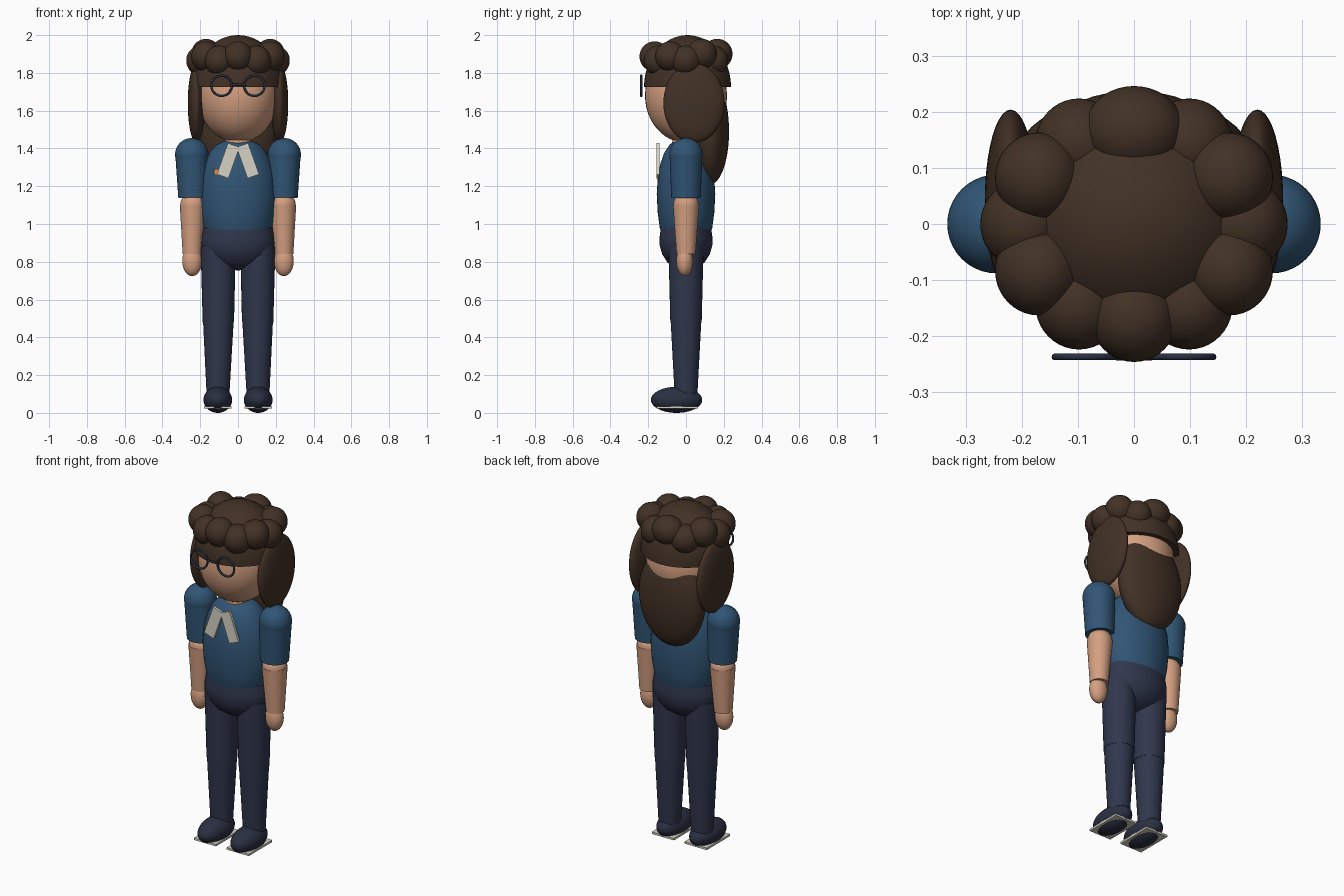
import bpy, math
from mathutils import Vector

cube = bpy.data.objects.get("Cube")
if cube:
    bpy.data.objects.remove(cube)


def material(name, *rgb):
    m = bpy.data.materials.new(name)
    m.use_nodes = True
    m.diffuse_color = (*rgb, 1)
    node = next(n for n in m.node_tree.nodes if n.type == 'BSDF_PRINCIPLED')
    node.inputs["Base Color"].default_value = (*rgb, 1)
    return m


SKIN = material("skin", 0.66, 0.35, 0.22)
HAIR = material("dark brown hair", 0.054, 0.031, 0.019)
SHIRT = material("blue shirt", 0.03, 0.09, 0.175)
TROUSERS = material("navy trousers", 0.03, 0.038, 0.073)
SHOE = material("dark navy", 0.023, 0.029, 0.054)
CREAM = material("cream", 0.66, 0.64, 0.55)
ORANGE = material("orange", 0.7, 0.3, 0.08)


def finish(name, mat, smooth=True):
    """Name and colour the active object and bake in its transform."""
    ob = bpy.context.object
    ob.name = name
    ob.data.materials.append(mat)
    bpy.ops.object.transform_apply(location=False, rotation=False, scale=True)
    if smooth:
        bpy.ops.object.shade_smooth_by_angle(angle=math.radians(40))
    return ob


def ellipsoid(name, mat, centre, radii):
    bpy.ops.mesh.primitive_uv_sphere_add(segments=40, ring_count=24, location=centre)
    bpy.context.object.scale = radii
    return finish(name, mat)


def limb(name, mat, bottom, top, r_bottom, r_top):
    a, b = Vector(bottom), Vector(top)
    bpy.ops.mesh.primitive_cone_add(vertices=32, radius1=r_bottom, radius2=r_top,
                                    depth=(b - a).length, location=(a + b) / 2)
    bpy.context.object.rotation_euler = (b - a).to_track_quat('Z', 'Y').to_euler()
    return finish(name, mat)


def box(name, mat, centre, size, tilt=0):
    bpy.ops.mesh.primitive_cube_add(size=1, location=centre, rotation=(0, tilt, 0))
    bpy.context.object.scale = size
    return finish(name, mat, smooth=False)


def lathe(name, mat, profile, depth, y=0, sides=40):
    """Revolve (radius, height) points about z, flattened in y by depth."""
    verts, faces = [], []
    for r, z in profile:
        for i in range(sides):
            a = math.tau * i / sides
            verts.append((r * math.cos(a), y + r * math.sin(a) * depth, z))
    for k in range(len(profile) - 1):
        for i in range(sides):
            j = (i + 1) % sides
            faces.append((k * sides + i, k * sides + j,
                          (k + 1) * sides + j, (k + 1) * sides + i))
    faces.append(tuple(reversed(range(sides))))
    faces.append(tuple(range(len(verts) - sides, len(verts))))
    mesh = bpy.data.meshes.new(name)
    mesh.from_pydata(verts, [], faces)
    ob = bpy.data.objects.new(name, mesh)
    bpy.context.collection.objects.link(ob)
    bpy.ops.object.select_all(action='DESELECT')
    ob.select_set(True)
    bpy.context.view_layer.objects.active = ob
    return finish(name, mat)


# Torso, hips, neck and head
lathe("torso", SHIRT, [(0.165, 0.94), (0.183, 0.98), (0.197, 1.06), (0.204, 1.16),
                       (0.196, 1.25), (0.178, 1.32), (0.15, 1.38), (0.115, 1.42),
                       (0.07, 1.442), (0.01, 1.45)], 0.76)
lathe("hips", TROUSERS, [(0.01, 0.755), (0.08, 0.768), (0.135, 0.795), (0.175, 0.84),
                         (0.195, 0.89), (0.194, 0.93), (0.185, 0.98), (0.165, 0.99),
                         (0.01, 1.0)], 0.72)
limb("neck", SKIN, (0, 0, 1.38), (0, 0, 1.5), 0.075, 0.07)
ellipsoid("head", SKIN, (0, 0, 1.68), (0.212, 0.217, 0.25))

# Hair: domed cap with a flat rim, long back and side locks
dome = [(0.24 * math.cos(t * math.pi / 24), 1.725 + 0.275 * math.sin(t * math.pi / 24))
        for t in range(12)] + [(0.004, 2.0)]
lathe("hair_cap", HAIR, dome, 0.96, y=0.008)
ellipsoid("back_hair", HAIR, (0, 0.128, 1.49), (0.205, 0.1, 0.28))

# Ring of curls, alternately high and low
for i in range(12):
    a = math.radians(30 * i)
    high = i % 2 == 1
    back = math.sin(a) > 0
    r = 0.09 if i == 3 else 0.078
    z = 1.865 if not high else (1.9 if back else 1.887)
    ellipsoid(f"curl_{i + 1}", HAIR, (0.196 * math.cos(a), 0.166 * math.sin(a), z),
              (r, 0.08, 0.08))

# Glasses bridge
limb("glasses_bridge", SHOE, (-0.032, -0.237, 1.738), (0.032, -0.237, 1.738), 0.006, 0.006)

# Name badge on the right of the chest
box("badge", ORANGE, (-0.115, -0.118, 1.275), (0.022, 0.02, 0.03))

# Paired parts
for side, s in (("left", 1), ("right", -1)):
    ellipsoid(f"{side}_side_hair", HAIR, (s * 0.22, 0.042, 1.64), (0.046, 0.162, 0.21))

    bpy.ops.mesh.primitive_torus_add(major_radius=0.054, minor_radius=0.006,
                                     major_segments=40, minor_segments=10,
                                     location=(s * 0.087, -0.237, 1.732),
                                     rotation=(math.pi / 2, 0, 0))
    finish(f"{side}_glasses_rim", SHOE)

    box(f"{side}_neck_bow", CREAM, (s * 0.052, -0.148, 1.335), (0.065, 0.015, 0.175),
        -s * math.radians(19.5))

    # Arm
    ellipsoid(f"{side}_shoulder", SHIRT, (s * 0.245, 0, 1.367), (0.088, 0.088, 0.088))
    limb(f"{side}_sleeve", SHIRT, (s * 0.238, 0, 1.14), (s * 0.245, 0, 1.37), 0.078, 0.087)
    ellipsoid(f"{side}_elbow", SKIN, (s * 0.239, 0, 1.1), (0.067, 0.067, 0.067))
    limb(f"{side}_forearm", SKIN, (s * 0.243, 0, 0.84), (s * 0.239, 0, 1.1), 0.05, 0.069)
    ellipsoid(f"{side}_hand", SKIN, (s * 0.243, -0.007, 0.803), (0.052, 0.044, 0.079))

    # Leg
    limb(f"{side}_thigh", TROUSERS, (s * 0.104, 0, 0.48), (s * 0.105, 0, 0.88), 0.083, 0.093)
    ellipsoid(f"{side}_knee", TROUSERS, (s * 0.104, 0, 0.48), (0.081, 0.081, 0.081))
    limb(f"{side}_shin", TROUSERS, (s * 0.106, 0, 0.09), (s * 0.104, 0, 0.485), 0.06, 0.081)

    # Shoe and thin sole plate
    ellipsoid(f"{side}_shoe", SHOE, (s * 0.107, -0.05, 0.069), (0.076, 0.136, 0.069))
    box(f"{side}_sole", CREAM, (s * 0.107, -0.046, 0.029), (0.144, 0.218, 0.012))
